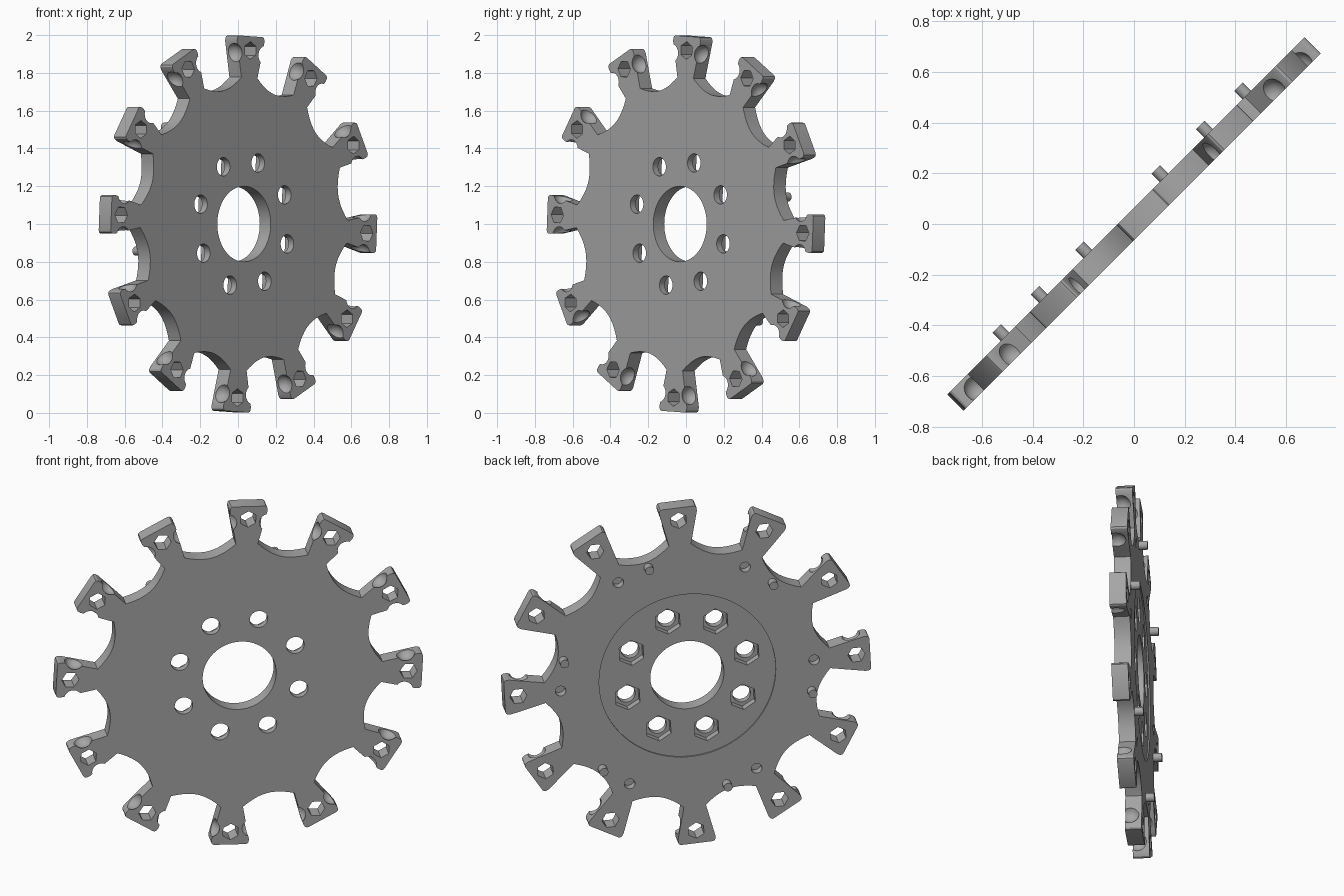
import bpy, bmesh
from math import radians, sin, cos, pi
from mathutils import Matrix, Vector

if "Cube" in bpy.data.objects:
    bpy.data.objects.remove(bpy.data.objects["Cube"], do_unlink=True)

TEETH = 12
TURN = -3            # degrees the whole wheel is turned
HALF = 0.045         # half the plate thickness

# Wheel plane: local X to the right, local Y up, local Z out of the front face
right = Vector((1, 1, 0)).normalized()
front = Vector((1, -1, 0)).normalized()
up = Vector((0, 0, 1))
PLACE = Matrix.Translation(up) @ Matrix((right, up, front)).transposed().to_4x4()

steel = bpy.data.materials.new("plain_grey")
steel.use_nodes = True
grey = (0.38, 0.38, 0.38, 1)
steel.diffuse_color = grey
steel.node_tree.nodes["Principled BSDF"].inputs["Base Color"].default_value = grey


def polar(radius, degrees, side=0.0, height=0.0):
    a = radians(degrees)
    return Vector((radius * cos(a) - side * sin(a), radius * sin(a) + side * cos(a), height))


def finish(bm, name):
    bmesh.ops.recalc_face_normals(bm, faces=bm.faces)
    mesh = bpy.data.meshes.new(name)
    bm.to_mesh(mesh)
    bm.free()
    mesh.materials.append(steel)
    obj = bpy.data.objects.new(name, mesh)
    obj.matrix_world = PLACE
    bpy.context.collection.objects.link(obj)
    return obj


def add_prism(bm, centre, radius, low, high, sides=32, turn=0.0):
    spot = Matrix.Translation((centre.x, centre.y, (low + high) / 2))
    bmesh.ops.create_cone(bm, cap_ends=True, segments=sides, radius1=radius, radius2=radius,
                          depth=high - low, matrix=spot @ Matrix.Rotation(radians(turn), 4, "Z"))


def activate(obj):
    bpy.ops.object.select_all(action="DESELECT")
    obj.select_set(True)
    bpy.context.view_layer.objects.active = obj


def cut(target, bm):
    cutter = finish(bm, "cutter")
    cutter.hide_render = True
    mod = target.modifiers.new("cut", "BOOLEAN")
    mod.operation = "DIFFERENCE"
    mod.solver = "EXACT"
    mod.object = cutter
    activate(target)
    bpy.ops.object.modifier_apply(modifier=mod.name)
    bpy.data.objects.remove(cutter, do_unlink=True)


tooth_angles = [TURN + i * 360 / TEETH for i in range(TEETH)]
bolt_angles = [TURN + 30 + i * 45 for i in range(8)]
pin_angles = [TURN + 15 + i * 60 for i in range(6)]

# Toothed plate: flared teeth joined by hollow arcs
tooth_side = [(0.775, 0.06), (0.965, 0.102), (0.983, 0.101), (0.992, 0.095), (0.995, 0.085)]
outline = []
for angle in tooth_angles:
    outline += [polar(r, angle, -t) for r, t in tooth_side]
    outline += [polar(r, angle, t) for r, t in reversed(tooth_side)]
    for k in range(-5, 6):
        s = k / 6
        outline.append(polar(0.722 + 0.055 * s * s, angle + 15 + 10.6 * s))
bm = bmesh.new()
base = bm.faces.new([bm.verts.new((p.x, p.y, -HALF)) for p in outline])
grown = bmesh.ops.extrude_face_region(bm, geom=[base], use_keep_orig=True)
top = [v for v in grown["geom"] if isinstance(v, bmesh.types.BMVert)]
bmesh.ops.translate(bm, verts=top, vec=(0, 0, 2 * HALF))
plate = finish(bm, "toothed_plate")

# Through holes: bore, bolt holes and hexagonal tooth holes
bm = bmesh.new()
add_prism(bm, Vector((0, 0, 0)), 0.2, -0.2, 0.2, 64)
for angle in bolt_angles:
    add_prism(bm, polar(0.34, angle), 0.049, -0.2, 0.2)
for angle in tooth_angles:
    add_prism(bm, polar(0.92, angle), 0.047, -0.2, 0.2, 6, angle + 90)
cut(plate, bm)

# Shallow round recess and blind dowel holes on the back
bm = bmesh.new()
add_prism(bm, Vector((0, 0, 0)), 0.48, -0.2, -HALF + 0.008, 96)
for angle in pin_angles:
    add_prism(bm, polar(0.69, angle - 15), 0.029, -0.2, 0.0, 24)
cut(plate, bm)

# Hexagonal nut pockets on the back
bm = bmesh.new()
for angle in bolt_angles:
    add_prism(bm, polar(0.34, angle), 0.075, -0.2, 0.005, 6, TURN)
cut(plate, bm)

# Rounded hollows in both sides of each tooth, open to the front
bm = bmesh.new()
for angle in tooth_angles:
    for side in (-0.11, 0.11):
        spot = Matrix.Translation(polar(0.9, angle, side, 0.02))
        bmesh.ops.create_uvsphere(bm, u_segments=20, v_segments=12, radius=0.055, matrix=spot)
cut(plate, bm)

# Dowel pins standing out of the back
bm = bmesh.new()
for angle in pin_angles:
    add_prism(bm, polar(0.69, angle), 0.024, -0.092, -0.03, 24)
pins = finish(bm, "dowel_pins")

for obj in (plate, pins):
    activate(obj)
    bpy.ops.object.shade_smooth_by_angle(angle=radians(30))
